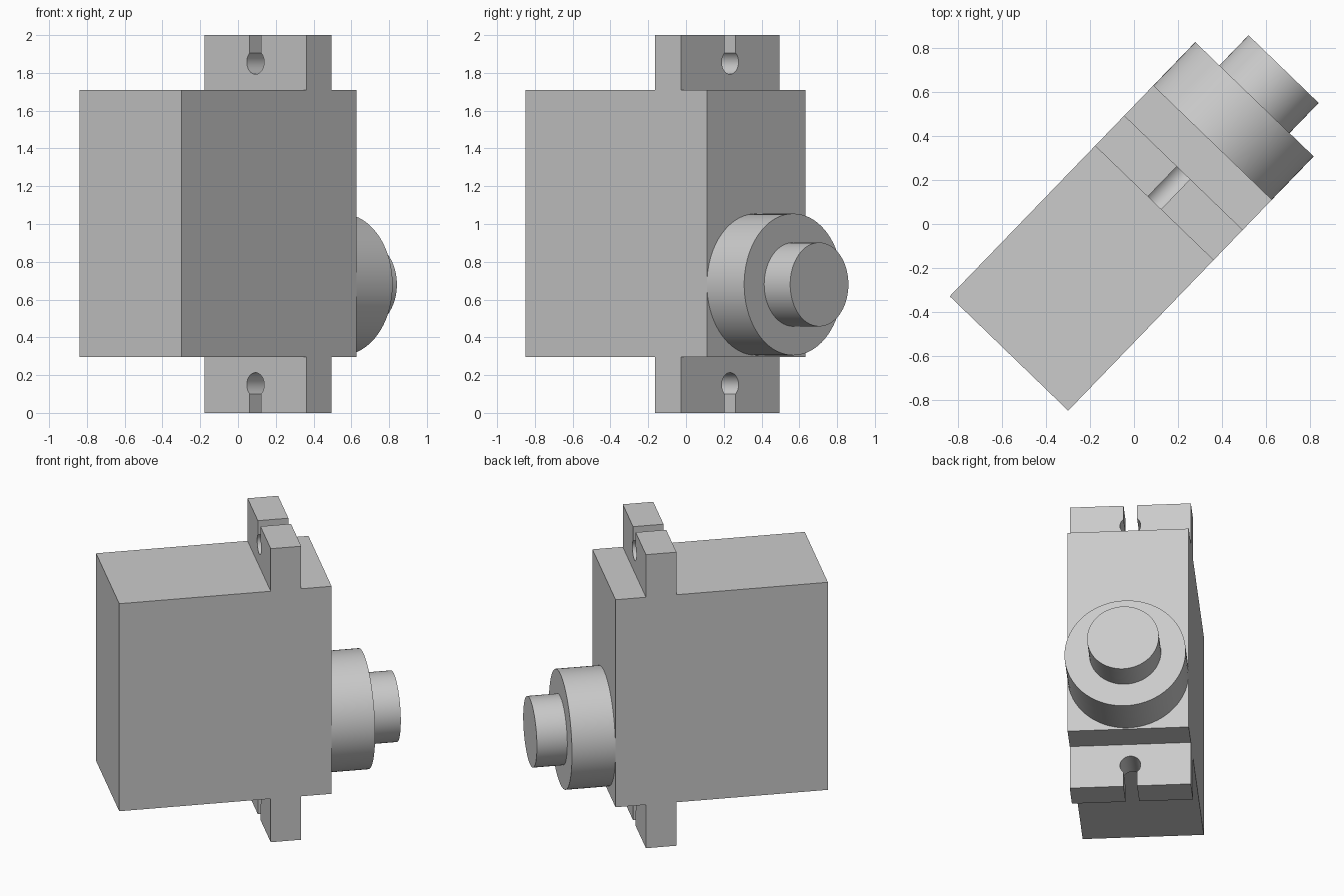
import bpy, bmesh
from math import radians, sin, cos, pi, asin

if "Cube" in bpy.data.objects:
    bpy.data.objects.remove(bpy.data.objects["Cube"])

grey = bpy.data.materials.new("light_grey")
grey.use_nodes = True
colour = (0.6, 0.6, 0.6, 1)
grey.diffuse_color = colour
grey.node_tree.nodes["Principled BSDF"].inputs["Base Color"].default_value = colour

TURN = radians(46)          # whole servo is turned about the vertical
HALF = 0.375                # half the width of the case
LOW, HIGH = 0.296, 1.71     # bottom and top of the case


def extrude_outline(name, outline, start, end):
    """Extrude a (side, height) outline along the long axis."""
    bm = bmesh.new()
    face = bm.faces.new([bm.verts.new((start, y, z)) for y, z in outline])
    result = bmesh.ops.extrude_face_region(bm, geom=[face])
    verts = [g for g in result["geom"] if isinstance(g, bmesh.types.BMVert)]
    bmesh.ops.translate(bm, verts=verts, vec=(end - start, 0, 0))
    bmesh.ops.recalc_face_normals(bm, faces=bm.faces)
    mesh = bpy.data.meshes.new(name)
    bm.to_mesh(mesh)
    bm.free()
    mesh.materials.append(grey)
    obj = bpy.data.objects.new(name, mesh)
    obj.rotation_euler.z = TURN
    bpy.context.collection.objects.link(obj)
    bpy.ops.object.select_all(action="DESELECT")
    obj.select_set(True)
    bpy.context.view_layer.objects.active = obj
    bpy.ops.object.shade_smooth_by_angle(angle=radians(30))
    return obj


def arc(radius, height, first, last, steps):
    angles = [first + (last - first) * i / steps for i in range(steps + 1)]
    return [(radius * cos(a), height + radius * sin(a)) for a in angles]


# Case
extrude_outline("case", [(-HALF, LOW), (HALF, LOW), (HALF, HIGH), (-HALF, HIGH)], -0.82, 0.516)

# Mounting tabs, each with a keyhole open to the outer edge
slot, hole = 0.042, 0.064
lip = asin(slot / hole)
keyhole = arc(hole, 1.857, pi / 2 - lip, -1.5 * pi + lip, 32)
tab = [(-HALF, HIGH), (HALF, HIGH), (HALF, 2), (slot, 2)] + keyhole + [(-slot, 2), (-HALF, 2)]
extrude_outline("upper_tab", tab, 0.133, 0.325)
flip = LOW + HIGH
lower = [(y, 0 if z == 2 else flip - z) for y, z in tab]
extrude_outline("lower_tab", lower, 0.133, 0.325)

# Round gear housing and output shaft
for name, radius, start, end in (("gear_housing", 0.375, 0.516, 0.79),
                                 ("output_shaft", 0.222, 0.79, 0.981)):
    extrude_outline(name, arc(radius, 0.68, 0, 2 * pi, 72)[:-1], start, end)
